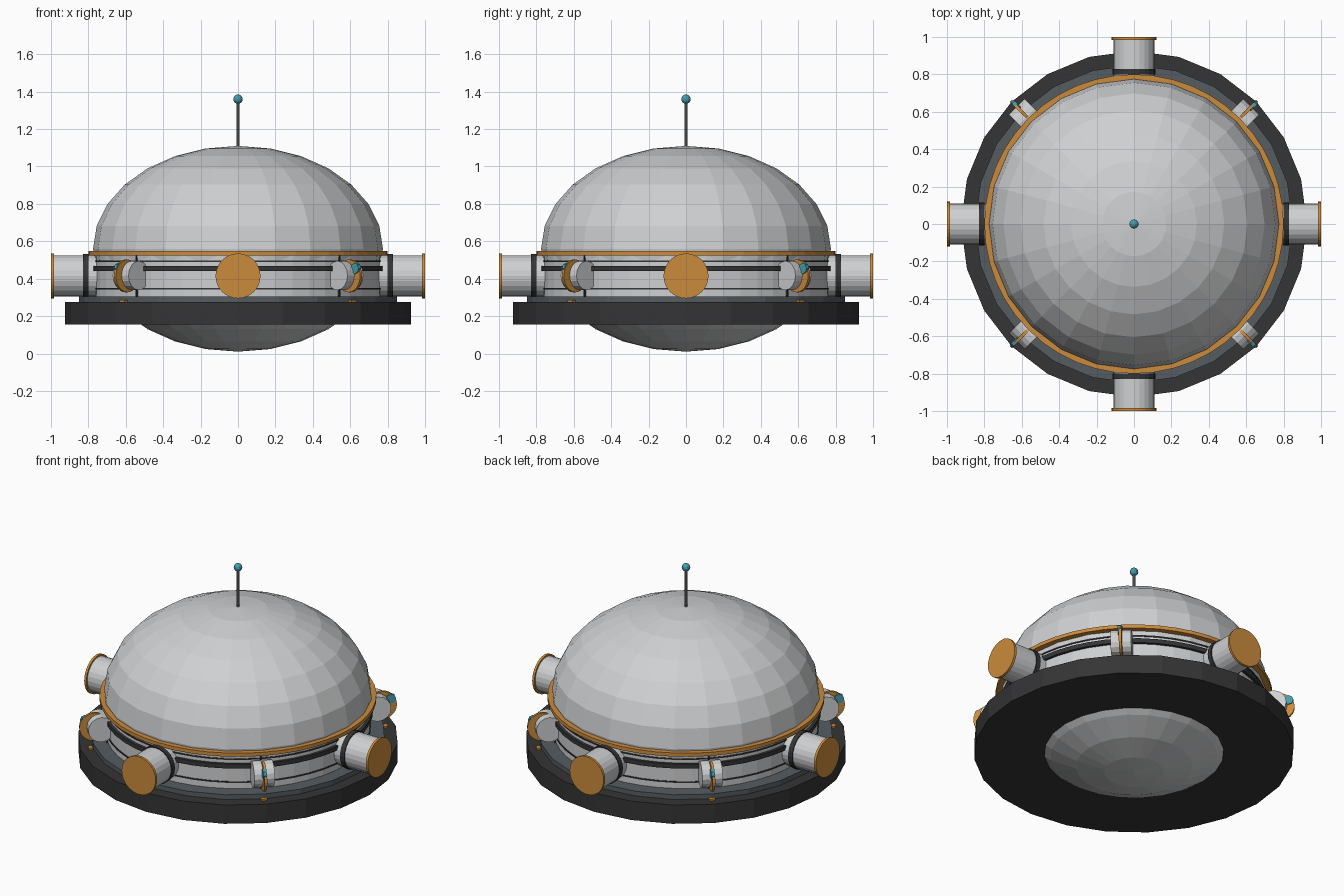
import bpy, bmesh, math
from mathutils import Matrix, Vector

if "Cube" in bpy.data.objects:
    bpy.data.objects.remove(bpy.data.objects["Cube"])


def mat(name, r, g, b):
    m = bpy.data.materials.new(name)
    m.diffuse_color = (r, g, b, 1)
    m.use_nodes = True
    m.node_tree.nodes["Principled BSDF"].inputs["Base Color"].default_value = m.diffuse_color
    return m


HULL = mat("light_grey", 0.62, 0.63, 0.64)
DARK = mat("charcoal", 0.035, 0.035, 0.037)
SLATE = mat("slate", 0.09, 0.107, 0.117)
GOLD = mat("amber", 0.60, 0.26, 0.045)
TEAL = mat("teal", 0.06, 0.34, 0.42)
ROD = mat("mid_grey", 0.22, 0.225, 0.24)


def finish(name, bm, material, matrix=None):
    if matrix is not None:
        bm.transform(matrix)
    bmesh.ops.recalc_face_normals(bm, faces=bm.faces[:])
    me = bpy.data.meshes.new(name)
    bm.to_mesh(me)
    bm.free()
    me.materials.append(material)
    ob = bpy.data.objects.new(name, me)
    bpy.context.collection.objects.link(ob)
    return ob


def lathe(name, profile, segs, material, matrix=None, closed=False):
    """Revolve (radius, height) points about z; open profiles start and end capped."""
    bm = bmesh.new()
    rings = []
    for r, z in profile:
        if r < 1e-6:
            rings.append([bm.verts.new((0, 0, z))])
        else:
            rings.append([bm.verts.new((r * math.cos(a), r * math.sin(a), z))
                          for a in (2 * math.pi * i / segs for i in range(segs))])
    pairs = list(zip(rings, rings[1:]))
    if closed:
        pairs.append((rings[-1], rings[0]))
    for lo, hi in pairs:
        for i in range(segs):
            j = (i + 1) % segs
            vs = [lo[i % len(lo)], lo[j % len(lo)], hi[j % len(hi)], hi[i % len(hi)]]
            bm.faces.new(list(dict.fromkeys(vs)))
    if not closed:
        for ring in (rings[0], rings[-1]):
            if len(ring) > 2:
                bm.faces.new(ring)
    return finish(name, bm, material, matrix)


def disc(name, r, z0, z1, segs, material, matrix=None):
    return lathe(name, [(r, z0), (r, z1)], segs, material, matrix)


def band(name, r0, r1, z0, z1, segs, material):
    return lathe(name, [(r0, z0), (r1, z0), (r1, z1), (r0, z1)], segs, material, closed=True)


def box(name, size, loc, material, matrix):
    bm = bmesh.new()
    bmesh.ops.create_cube(bm, size=1)
    bm.transform(Matrix.Translation(loc) @ Matrix.Diagonal((*size, 1)))
    return finish(name, bm, material, matrix)


# Flattened spherical hull
hull = [(0.775 * math.sin(math.pi * i / 14), 0.56 - 0.55 * math.cos(math.pi * i / 14))
        for i in range(15)]
hull[0], hull[-1] = (0, 0.01), (0, 1.11)
lathe("hull_dome", hull, 24, HULL)

# Base ring, step and drum wall
band("base_ring", 0.45, 0.925, 0.155, 0.275, 24, DARK)
band("base_step", 0.60, 0.85, 0.27, 0.305, 24, SLATE)
band("drum_wall", 0.68, 0.763, 0.30, 0.53, 48, HULL)
band("drum_belt", 0.74, 0.78, 0.44, 0.468, 48, DARK)
for z in (0.347, 0.493):
    band("drum_groove_line", 0.74, 0.768, z - 0.004, z + 0.004, 48, DARK)
band("trim_ring", 0.75, 0.80, 0.525, 0.548, 48, GOLD)

# Antenna
disc("antenna_rod", 0.008, 1.09, 1.345, 10, ROD)
ball = [(0.025 * math.sin(math.pi * i / 8), 1.36 - 0.025 * math.cos(math.pi * i / 8))
        for i in range(9)]
ball[0], ball[-1] = (0, 1.335), (0, 1.385)
lathe("antenna_ball", ball, 12, TEAL)

to_x = Matrix.Rotation(math.pi / 2, 4, 'Y')
to_y = Matrix.Rotation(math.pi / 2, 4, 'X')  # local +z becomes -y (clockwise side)
for k in range(4):
    # Docking ports on the four main axes
    port = Matrix.Rotation(k * math.pi / 2, 4, 'Z') @ Matrix.Translation((0, 0, 0.415)) @ to_x
    disc("port_tube", 0.11, 0.72, 0.988, 24, HULL, port)
    disc("port_collar", 0.116, 0.80, 0.83, 24, DARK, port)
    disc("port_cap", 0.12, 0.985, 1.0, 32, GOLD, port)

    # Thruster pods on the diagonals, with axis along the rim
    turn = Matrix.Rotation(k * math.pi / 2 + math.pi / 4, 4, 'Z')
    disc("pod_body", 0.078, -0.06, 0.06, 16, HULL,
         turn @ Matrix.Translation((0.81, 0, 0.417)) @ to_y)
    disc("pod_disc", 0.088, -0.008, 0.008, 24, GOLD,
         turn @ Matrix.Translation((0.843, 0, 0.415)) @ to_y)
    disc("pod_lamp", 0.03, -0.006, 0.014, 8, TEAL,
         turn @ Matrix.Translation((0.895, 0, 0.455)) @ to_y)
    box("pod_marker", (0.025, 0.035, 0.012), Vector((0.865, 0, 0.279)), GOLD, turn)
    box("drum_seam", (0.02, 0.01, 0.225), Vector((0.761, 0, 0.415)), DARK, turn)
